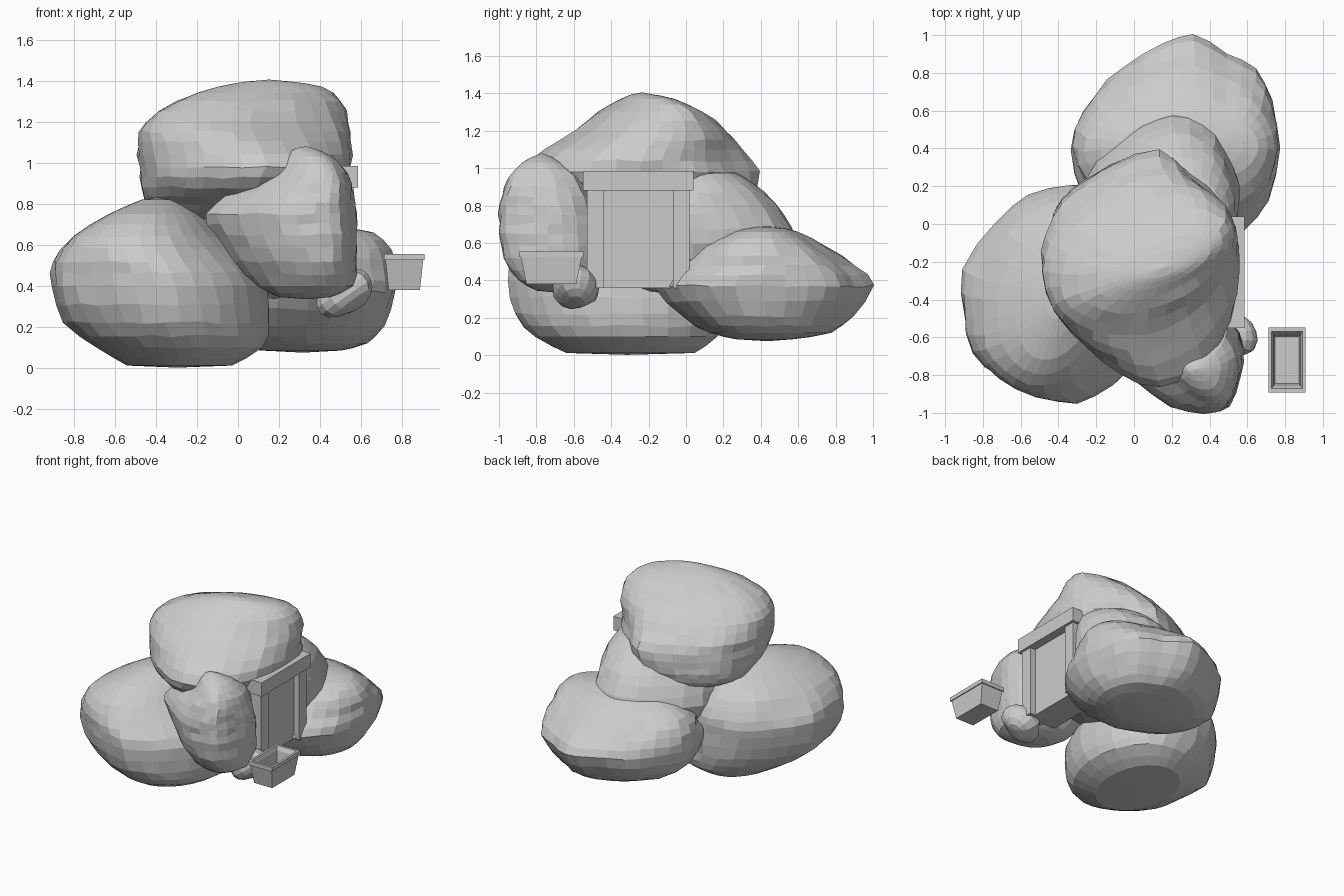
import bpy, bmesh, math, random
from mathutils import Vector

if "Cube" in bpy.data.objects:
    bpy.data.objects.remove(bpy.data.objects["Cube"])

random.seed(4)


def spline(pts, steps, closed):
    """Catmull-Rom samples through tuples of any size."""
    n, out = len(pts), []
    for i in range(n if closed else n - 1):
        ids = [i - 1, i, i + 1, i + 2]
        p = [Vector(pts[k % n] if closed else pts[min(max(k, 0), n - 1)]) for k in ids]
        for s in range(steps):
            t = s / steps
            out.append(0.5 * (2 * p[1] + (p[2] - p[0]) * t
                              + (2 * p[0] - 5 * p[1] + 4 * p[2] - p[3]) * t * t
                              + (3 * p[1] - p[0] - 3 * p[2] + p[3]) * t ** 3))
    if not closed:
        out.append(Vector(pts[-1]))
    return out


def finish(name, bm):
    bmesh.ops.recalc_face_normals(bm, faces=bm.faces)
    me = bpy.data.meshes.new(name)
    bm.to_mesh(me)
    bm.free()
    ob = bpy.data.objects.new(name, me)
    bpy.context.collection.objects.link(ob)
    return ob


def skin(name, loops, dome=0.0):
    """Join a stack of closed loops; end caps are flat or slightly domed fans."""
    bm = bmesh.new()
    rows = [[bm.verts.new(p) for p in loop] for loop in loops]
    n = len(rows[0])
    for a, b in zip(rows, rows[1:]):
        for i in range(n):
            bm.faces.new((a[i], a[(i + 1) % n], b[(i + 1) % n], b[i]))
    for row, sign in ((rows[0], -1), (rows[-1], 1)):
        if dome:
            mid = sum((v.co for v in row), Vector()) / n + Vector((0, 0, sign * dome))
            pole = bm.verts.new(mid)
            for i in range(n):
                bm.faces.new((row[i], row[(i + 1) % n], pole))
        else:
            bm.faces.new(row)
    return finish(name, bm)


def boulder(name, plan, levels, tilt=0.0):
    """plan: top outline; levels: (z, x0, x1, y0, y1) extents at each height.
    tilt stretches the upper rings along the x = y diagonal."""
    outline = spline(plan, 2, True)
    lo = [min(p[k] for p in outline) for k in (0, 1)]
    hi = [max(p[k] for p in outline) for k in (0, 1)]
    unit = [[(p[k] - lo[k]) / (hi[k] - lo[k]) for k in (0, 1)] for p in outline]
    loops = []
    rings = spline(levels, 2, False)
    for k, (z, x0, x1, y0, y1) in enumerate(rings):
        rough = 0.007 if 2 < k < len(rings) - 4 else 0.0
        j = lambda: random.uniform(-rough, rough)
        # rings far from the widest height lose the corners of the plan outline
        t = 2 * k / (len(rings) - 1) - 1
        w = min(1, (1.4 * t if tilt and t > 0 else 0.75 * t * t))
        skew = tilt if t > 0 else 0
        loop = []
        for u, v in unit:
            a = math.atan2(v - 0.5, u - 0.5)
            u += (0.5 + 0.5 * math.cos(a - skew) - u) * w
            v += (0.5 + 0.5 * math.sin(a + skew) - v) * w
            loop.append((x0 + u * (x1 - x0) + j(), y0 + v * (y1 - y0) + j(), z + j()))
        loops.append(loop)
    return skin(name, loops, 0.01)


def box(name, x0, x1, y0, y1, z0, z1):
    return skin(name, [[(x0, y0, z), (x1, y0, z), (x1, y1, z), (x0, y1, z)] for z in (z0, z1)])


# Large boulders
boulder("left_boulder",
        [(-.91, -.24), (-.73, 0), (-.55, .15), (-.3, .21), (-.05, .15), (.12, -.1),
         (.15, -.4), (.05, -.68), (-.1, -.85), (-.3, -.95), (-.5, -.92), (-.7, -.82),
         (-.86, -.68), (-.9, -.48)],
        [(.012, -.54, -.03, -.64, .05), (.1, -.69, .12, -.81, .17), (.22, -.85, .15, -.91, .2),
         (.4, -.91, .14, -.95, .21), (.52, -.9, .06, -.93, .2), (.64, -.81, -.06, -.86, .13),
         (.75, -.63, -.17, -.72, 0), (.82, -.47, -.29, -.5, -.22)], 0.15)
boulder("top_boulder",
        [(.13, .39), (.3, .27), (.46, .12), (.53, -.03), (.55, -.25), (.51, -.52),
         (.36, -.77), (.13, -.88), (-.07, -.8), (-.25, -.67), (-.4, -.5), (-.48, -.25),
         (-.46, -.05), (-.38, .12), (-.25, .22), (-.1, .31)],
        [(.68, -.3, .2, -.38, .18), (.74, -.41, .32, -.5, .3), (.8, -.45, .41, -.62, .35),
         (.88, -.47, .49, -.8, .38), (.98, -.48, .55, -.87, .39), (1.1, -.49, .55, -.76, .31),
         (1.2, -.46, .54, -.61, .22), (1.3, -.31, .51, -.48, .09), (1.37, -.1, .41, -.35, -.06),
         (1.395, .04, .26, -.29, -.18)], 0.3)
boulder("front_boulder",
        [(-.16, -.63), (0, -.82), (.2, -.96), (.38, -1), (.5, -.96), (.56, -.8), (.58, -.64),
         (.5, -.48), (.3, -.42), (.1, -.44), (-.06, -.5)],
        [(.345, .2, .45, -.8, -.6), (.4, .09, .56, -.9, -.5), (.52, -.02, .58, -.98, -.46),
         (.65, -.11, .58, -1, -.45), (.75, -.16, .575, -1, -.46), (.85, -.04, .56, -.99, -.5),
         (.95, .14, .53, -.95, -.56), (1.03, .22, .46, -.88, -.66), (1.07, .28, .37, -.8, -.74)])
boulder("back_boulder",
        [(.32, 1), (.15, .95), (-.05, .83), (-.2, .68), (-.31, .5), (-.31, .27), (-.2, .08),
         (.05, -.1), (.35, -.17), (.58, -.05), (.71, .13), (.77, .4), (.73, .65), (.64, .82),
         (.5, .9)],
        [(.085, .12, .5, .27, .57), (.12, -.12, .63, .12, .78), (.21, -.28, .71, -.02, .89),
         (.37, -.33, .77, -.17, 1), (.48, -.32, .765, -.04, .9), (.58, -.26, .74, .05, .76),
         (.66, -.07, .66, .22, .6), (.685, .16, .5, .34, .49)])
boulder("middle_boulder",
        [(.2, .59), (.35, .55), (.47, .42), (.54, .22), (.53, .04), (.46, -.15), (.4, -.4),
         (.1, -.5), (-.2, -.4), (-.3, -.1), (-.28, .2), (-.1, .42), (.05, .54)],
        [(.34, -.1, .25, -.2, .35), (.45, -.24, .47, -.46, .54), (.6, -.3, .55, -.5, .59),
         (.75, -.28, .55, -.5, .52), (.87, -.2, .53, -.45, .42), (.97, -.05, .48, -.35, .28),
         (1.0, .05, .4, -.2, .12)])

# Small stone under the doorway
bm = bmesh.new()
bmesh.ops.create_uvsphere(bm, u_segments=14, v_segments=9, radius=1)
for v in bm.verts:
    v.co *= 1 + 0.06 * math.sin(4 * v.co.x + 3 * v.co.y)
stone = finish("small_stone", bm)
stone.location, stone.scale = (.52, -.59, .365), (.15, .125, .1)
stone.rotation_euler = (0, -math.radians(35), 0)

# Doorway: recessed panel, two posts and a lintel
box("door_panel", .3, .52, -.5, 0, .36, .9)
for name, y0 in (("front_post", -.53), ("back_post", -.07)):
    box(name, .4, .565, y0, y0 + .09, .36, .885)
box("lintel", .42, .585, -.55, .04, .88, .985)

# Tapered trough with a rim and a hollow inside: (z, half x, half y)
trough = [(.38, .076, .133), (.525, .092, .163), (.525, .099, .171), (.555, .099, .171),
          (.555, .082, .152), (.525, .072, .137), (.42, .064, .125)]
skin("trough", [[(.81 + a * sx, -.72 + b * sy, z) for sx, sy in
                 ((-1, -1), (1, -1), (1, 1), (-1, 1))] for z, a, b in trough])
